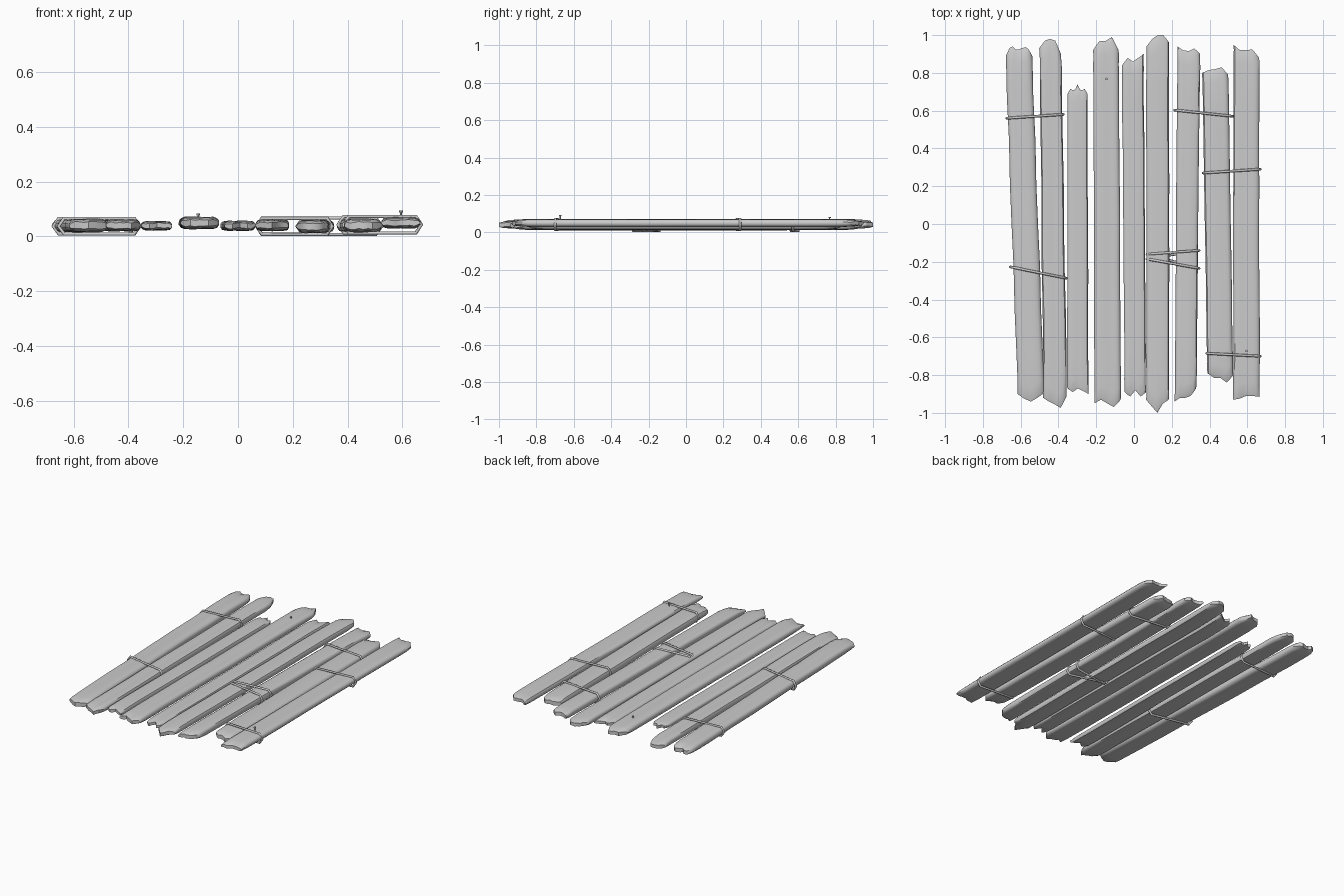
import bpy, bmesh, random
from mathutils import Vector

if "Cube" in bpy.data.objects:
    bpy.data.objects.remove(bpy.data.objects["Cube"])

random.seed(4)
US = [0, .05, .14, .26, .38, .5, .62, .74, .86, .95, 1]       # columns across a plank
EDGE = [.35, .8, .97, 1, 1, 1, 1, 1, .97, .8, .35]           # rounded long edges
TS = [0, .012, .04, .12, .25, .38, .5, .62, .75, .88, .96, .988, 1]


def smooth(obj, angle=0.7):
    bpy.ops.object.select_all(action='DESELECT')
    obj.select_set(True)
    bpy.context.view_layer.objects.active = obj
    bpy.ops.object.shade_smooth_by_angle(angle=angle)


def sample(vals, u):
    f = u * (len(vals) - 1)
    i = min(int(f), len(vals) - 2)
    return vals[i] + (vals[i + 1] - vals[i]) * (f - i)


def plank(name, bottom_x, top_x, z, top_end, bottom_end):
    """Worn board: x spans at both ends, z range, broken-end outlines in y."""
    bm = bmesh.new()
    mid, half = (z[0] + z[1]) / 2, (z[1] - z[0]) / 2
    grain = [random.uniform(.9, 1.0) for _ in US]
    rings = []
    for t in TS:
        d = min(t, 1 - t)
        thin = .5 if d == 0 else .78 if d < .02 else .94 if d < .05 else 1
        shift = random.uniform(-.002, .002)
        x0 = bottom_x[0] + (top_x[0] - bottom_x[0]) * t + shift
        x1 = bottom_x[1] + (top_x[1] - bottom_x[1]) * t + shift
        top, low = [], []
        for u, e, g in zip(US, EDGE, grain):
            a, b = sample(bottom_end, u), sample(top_end, u)
            x, y = x0 + (x1 - x0) * u, a + (b - a) * t
            bump = random.uniform(-.003, .003) if d == 0 else 0
            h = half * e * g * thin * random.uniform(.97, 1)
            top.append(bm.verts.new((x, y, mid + h + bump)))
            low.append(bm.verts.new((x, y, mid - h + bump)))
        rings.append(top + low[::-1])
    n = len(rings[0])
    for r, s in zip(rings, rings[1:]):
        for i in range(n):
            j = (i + 1) % n
            bm.faces.new((r[i], r[j], s[j], s[i]))
    for r in (rings[0], rings[-1]):                          # broken end caps
        for i in range(len(US) - 1):
            bm.faces.new((r[i], r[i + 1], r[n - 2 - i], r[n - 1 - i]))
    bmesh.ops.recalc_face_normals(bm, faces=bm.faces)
    me = bpy.data.meshes.new(name)
    bm.to_mesh(me)
    bm.free()
    obj = bpy.data.objects.new(name, me)
    bpy.context.collection.objects.link(obj)
    smooth(obj)


def rope(name, turns, low, high, r=.007):
    """Cord wound around two boards; each turn is a left and right (x, y)."""
    pts = []
    mid = (low + high) / 2
    for i, (a, b) in enumerate(turns):
        nxt = turns[(i + 1) % len(turns)][0]
        a, b, nxt = Vector((*a, 0)), Vector((*b, 0)), Vector((*nxt, 0))
        for p, q, f, z in ((a, b, 0, mid), (a, b, .07, high), (a, b, .93, high),
                           (a, b, 1, mid), (b, nxt, .07, low), (b, nxt, .93, low)):
            v = p.lerp(q, f)
            pts.append((v.x, v.y, z))
    cu = bpy.data.curves.new(name, 'CURVE')
    cu.dimensions = '3D'
    cu.bevel_depth = r
    cu.bevel_resolution = 1
    sp = cu.splines.new('POLY')
    sp.points.add(len(pts) - 1)
    for p, c in zip(sp.points, pts):
        p.co = (*c, 1)
    sp.use_cyclic_u = True
    obj = bpy.data.objects.new(name, cu)
    bpy.context.collection.objects.link(obj)


def nail(name, x, y, z0, z1):
    for part, r, a, b in (("shank", .003, z0, z1), ("head", .007, z1 - .007, z1)):
        bpy.ops.mesh.primitive_cylinder_add(vertices=8, radius=r, depth=b - a,
                                            location=(x, y, (a + b) / 2))
        bpy.context.object.name = name + "_" + part


# Boards, left to right
plank("plank_1", (-.615, -.475), (-.68, -.54), (.013, .066),
      [.89, .95, .92, .93, .94, .89], [-.90, -.925, -.94, -.92, -.895])
plank("plank_2", (-.48, -.355), (-.50, -.385), (.017, .063),
      [.93, .97, .98, .97, .90], [-.92, -.94, -.955, -.975, -.91])
plank("plank_3", (-.355, -.242), (-.35, -.245), (.02, .057),
      [.69, .72, .70, .74, .70, .72, .69], [-.87, -.89, -.87, -.885, -.90])
plank("plank_4", (-.21, -.07), (-.215, -.08), (.025, .073),
      [.92, .97, .97, .99, .92], [-.95, -.93, -.95, -.97, -.93])
plank("plank_5", (-.05, .063), (-.065, .05), (.019, .058),
      [.84, .88, .86, .88, .90], [-.89, -.915, -.88, -.915, -.89])
plank("plank_6", (.065, .185), (.065, .185), (.018, .063),
      [.94, .98, 1.0, 1.0, .96], [-.93, -.965, -1.0, -.95, -.93])
plank("plank_7", (.215, .33), (.23, .35), (.011, .062),
      [.94, .92, .915, .93, .90], [-.94, -.92, -.92, -.91, -.87])
plank("plank_8", (.388, .525), (.36, .498), (.013, .066),
      [.80, .815, .82, .83, .79], [-.79, -.815, -.815, -.84, -.80])
plank("plank_9", (.525, .665), (.527, .663), (.028, .071),
      [.95, .92, .92, .925, .88], [-.93, -.925, -.91, -.91, -.915])

# Cords binding neighbouring boards
rope("rope_left_back", [((-.675, .56), (-.375, .58))], .008, .066)
rope("rope_left_front", [((-.655, -.227), (-.358, -.287))], .008, .066)
rope("rope_right_back", [((.215, .603), (.525, .57))], .007, .067)
rope("rope_right_middle", [((.365, .27), (.67, .29))], .012, .073)
rope("rope_right_front", [((.385, -.685), (.67, -.70))], .012, .073)
rope("rope_double", [((.068, -.16), (.345, -.14)),
                     ((.068, -.185), (.345, -.235))], .007, .066)

# Protruding nails
nail("nail_centre", -.145, .768, .05, .083)
nail("nail_right", .595, -.672, .05, .094)
